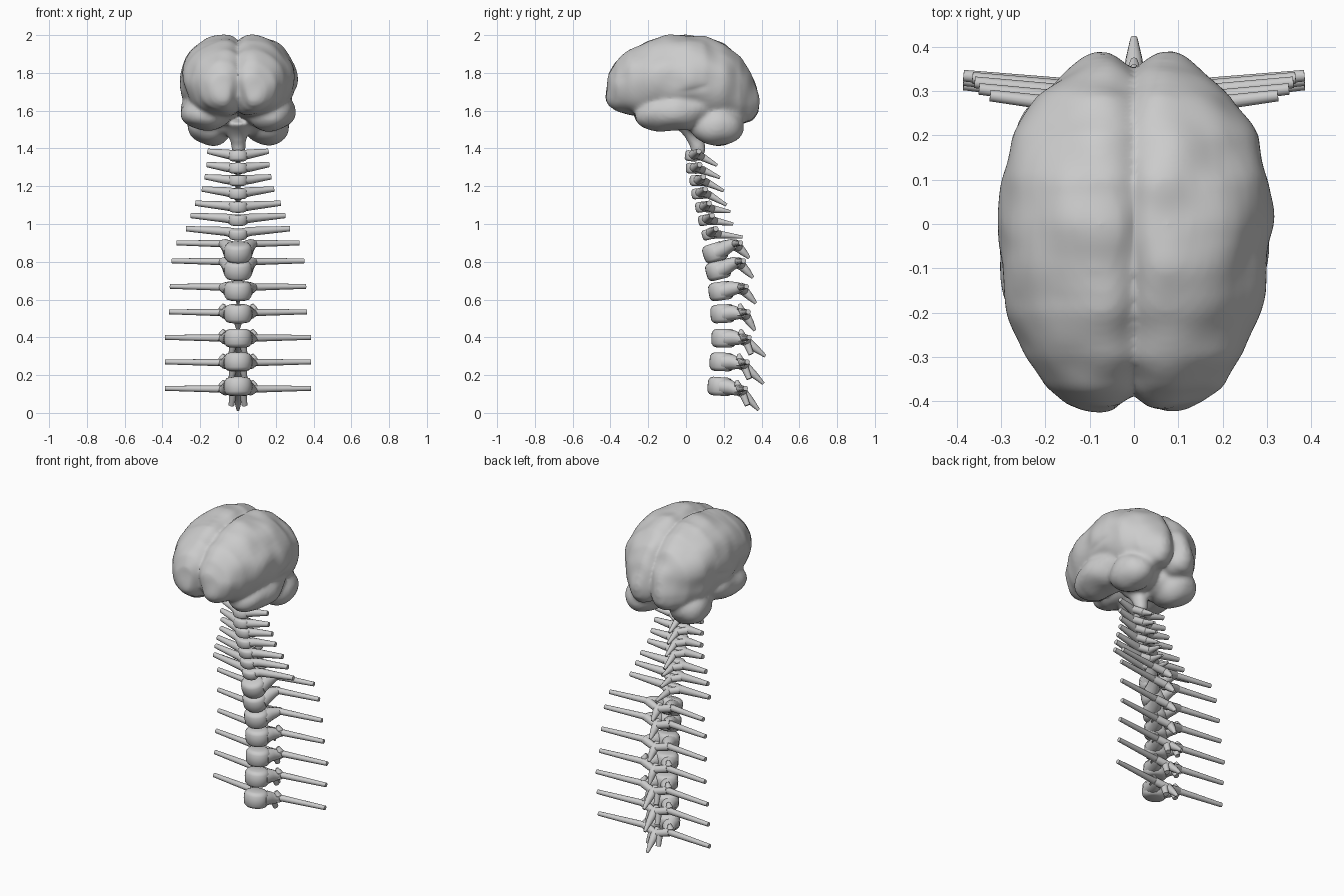
import bpy, bmesh
from math import sin, cos, pi, radians
from mathutils import Vector, Matrix

cube = bpy.data.objects.get("Cube")
if cube:
    bpy.data.objects.remove(cube)


def loft(bm, rings):
    """Skin a list of closed rings and cap both ends."""
    rows = [[bm.verts.new(p) for p in ring] for ring in rings]
    n = len(rows[0])
    for low, high in zip(rows, rows[1:]):
        for i in range(n):
            j = (i + 1) % n
            bm.faces.new((low[i], low[j], high[j], high[i]))
    bm.faces.new(rows[0][::-1])
    bm.faces.new(rows[-1])


def tube(bm, points, radii, sides=12):
    """Tapered round bar through a few points."""
    pts = [Vector(p) for p in points]
    rings = []
    for i, p in enumerate(pts):
        axis = pts[min(i + 1, len(pts) - 1)] - pts[max(i - 1, 0)]
        turn = axis.to_track_quat('Z', 'Y')
        rings.append([p + turn @ Vector((cos(a), sin(a), 0)) * radii[i]
                      for a in (2 * pi * k / sides for k in range(sides))])
    loft(bm, rings)


def ellipsoid(bm, center, size, pitch=0):
    mat = (Matrix.Translation(center) @ Matrix.Rotation(radians(pitch), 4, 'X')
           @ Matrix.Diagonal((*size, 1)))
    bmesh.ops.create_uvsphere(bm, u_segments=32, v_segments=20, radius=1, matrix=mat)


def finish(bm, name):
    bmesh.ops.recalc_face_normals(bm, faces=bm.faces)
    mesh = bpy.data.meshes.new(name)
    bm.to_mesh(mesh)
    bm.free()
    obj = bpy.data.objects.new(name, mesh)
    bpy.context.collection.objects.link(obj)
    bpy.ops.object.select_all(action='DESELECT')
    obj.select_set(True)
    bpy.context.view_layer.objects.active = obj
    bpy.ops.object.shade_smooth_by_angle(angle=radians(50))
    return obj


# Cerebrum stations: y, underside, top, half width
CEREBRUM = [
    (-.425, 1.66, 1.72, .11), (-.41, 1.63, 1.79, .15), (-.37, 1.6, 1.86, .205),
    (-.3, 1.58, 1.92, .25), (-.2, 1.57, 1.97, .283), (-.1, 1.56, 1.995, .3),
    (0, 1.55, 2.003, .308), (.1, 1.54, 1.993, .303), (.2, 1.53, 1.95, .275),
    (.29, 1.53, 1.88, .222), (.345, 1.55, 1.79, .155), (.375, 1.59, 1.73, .115),
    (.385, 1.63, 1.69, .095),
]


def hemisphere_ring(side, y, low, high, width):
    ridge, ring = .075, []
    # The halves overlap in the middle and part at both ends
    inner = ridge + .05 - .1 * ((y + .02) / .405) ** 6
    for k in range(40):
        c, s = cos(2 * pi * k / 40), sin(2 * pi * k / 40)
        reach = width - ridge if c > 0 else -inner
        x = ridge + reach * abs(c) ** (1.2 if s > 0 and c > 0 else .85)
        z = (low + high) / 2 + s * (high - low) / 2
        ring.append((side * x, y, z))
    return ring


# Brain lobes, fused into one soft surface
brain_bm = bmesh.new()
cutter_bm = bmesh.new()
for side in (-1, 1):
    loft(brain_bm, [hemisphere_ring(side, *row) for row in CEREBRUM])
    ellipsoid(brain_bm, (side * .17, -.055, 1.595), (.135, .22, .1), 8)
    ellipsoid(brain_bm, (side * .15, .165, 1.525), (.12, .14, .108))
    ellipsoid(brain_bm, (side * .06, .12, 1.54), (.1, .13, .075))
    tube(cutter_bm, [(side * .27, -.28, 1.655), (side * .315, -.12, 1.685),
                     (side * .318, 0, 1.7), (side * .305, .12, 1.73)],
         [.016, .026, .028, .016])
tube(brain_bm, [(0, .02, 1.56), (0, .045, 1.48), (0, .06, 1.43), (0, .07, 1.37)],
     [.1, .055, .038, .028], 20)
brain = finish(brain_bm, "brain")
fissure = finish(cutter_bm, "side_fissure_cutter")
fissure.hide_render = True
fissure.hide_viewport = True


def remesh():
    mod = brain.modifiers.new("fuse", 'REMESH')
    mod.mode = 'VOXEL'
    mod.voxel_size = .011
    mod.use_smooth_shade = True


remesh()
cut = brain.modifiers.new("fissure", 'BOOLEAN')
cut.operation = 'DIFFERENCE'
cut.object = fissure
remesh()
soften = brain.modifiers.new("soften", 'SMOOTH')
soften.factor = .5
soften.iterations = 6
folds = bpy.data.textures.new("folds", 'CLOUDS')
folds.noise_scale = .12
folds.noise_depth = 0
ripple = brain.modifiers.new("ripple", 'DISPLACE')
ripple.texture = folds
ripple.strength = .02
ripple.mid_level = .45

# Vertebra: wing z, wing reach, body front y, body z, spine tip y, spine tip z, pitch
UPPER = [
    (1.385, .16, -.01, 1.36, .165, 1.31, -8), (1.315, .165, -.005, 1.295, .18, 1.245, -4),
    (1.25, .175, .015, 1.23, .2, 1.175, 0), (1.185, .19, .025, 1.16, .215, 1.1, 4),
    (1.11, .225, .045, 1.09, .235, 1.065, 8), (1.045, .25, .06, 1.02, .25, 1.0, 10),
    (.975, .275, .08, .945, .3, .93, 14),
]
LOWER = [
    (.9, .325, .09, .85, .335, .82, 18), (.805, .35, .105, .755, .355, .715, 14),
    (.67, .36, .12, .645, .37, .58, 8), (.535, .365, .13, .525, .365, .435, 3),
    (.4, .385, .135, .395, .42, .3, -1), (.27, .385, .125, .27, .41, .155, -2),
    (.13, .385, .115, .14, .385, .015, -4),
]
# Body outline: height fraction, radius fraction
BODY = [(-.5, .6), (-.44, .83), (-.3, .97), (0, 1), (.3, .97), (.44, .83), (.5, .6)]


def body(bm, center, size, pitch):
    mat = Matrix.Translation(center) @ Matrix.Rotation(radians(pitch), 4, 'X')
    loft(bm, [[mat @ Vector((size[0] * r * cos(a), size[1] * r * sin(a), h * size[2]))
               for a in (2 * pi * k / 24 for k in range(24))] for h, r in BODY])


def upper_vertebra(name, wing_z, reach, front, z, tip_y, tip_z, pitch):
    bm = bmesh.new()
    body(bm, (0, front + .04, z), (.05, .036, .056), pitch)
    arch = (0, front + .095, wing_z - .03)
    for side in (-1, 1):
        # Swept wing, then arch half
        elbow = (side * .065, front + .06, wing_z - .014)
        tube(bm, [(0, front + .035, z), elbow,
                  (side * reach, front + .078, wing_z)], [.028, .024, .014])
        tube(bm, [elbow, arch], [.022, .02])
    # Rear spine
    tube(bm, [(0, front + .04, z), arch, (0, tip_y, tip_z)], [.026, .021, .008])
    finish(bm, name)


def lower_vertebra(name, wing_z, reach, front, z, tip_y, tip_z, pitch):
    bm = bmesh.new()
    body(bm, (0, front + .065, z), (.073, .066, .098), pitch)
    back = front + .18
    arch = (0, back + .01, wing_z - .025)
    for side in (-1, 1):
        # Thick stalk running into a slender wing
        elbow = (side * .085, back - .01, wing_z - .004)
        tube(bm, [(side * .035, front + .07, z), (side * .048, front + .12, (z + wing_z) / 2),
                  (side * .07, back - .025, wing_z - .008), elbow], [.044, .04, .03, .022])
        tube(bm, [(side * .06, back - .02, wing_z - .005), elbow,
                  (side * reach, back + .02, wing_z)], [.022, .019, .013])
        tube(bm, [elbow, arch], [.024, .022])
        # Joint knob above and fork below, on the lowest ones
        if wing_z < .6:
            tube(bm, [(elbow[0], back - .02, wing_z - .02), (elbow[0], back - .02, wing_z + .015),
                      (side * .074, back - .025, wing_z + .04)], [.024, .02, .009])
        if wing_z < .45:
            tube(bm, [(side * .025, back, wing_z - .015),
                      (side * .035, back + .03, wing_z - .09)], [.022, .015])
    # Rear spine
    mid = (0, (arch[1] + tip_y) / 2, (arch[2] + tip_z) / 2)
    tube(bm, [(0, back - .02, wing_z - .015), arch, mid, (0, tip_y, tip_z)],
         [.024, .026, .019, .008])
    finish(bm, name)


for i, row in enumerate(UPPER):
    upper_vertebra(f"upper_vertebra_{i + 1}", *row)
for i, row in enumerate(LOWER):
    lower_vertebra(f"lower_vertebra_{i + 1}", *row)
